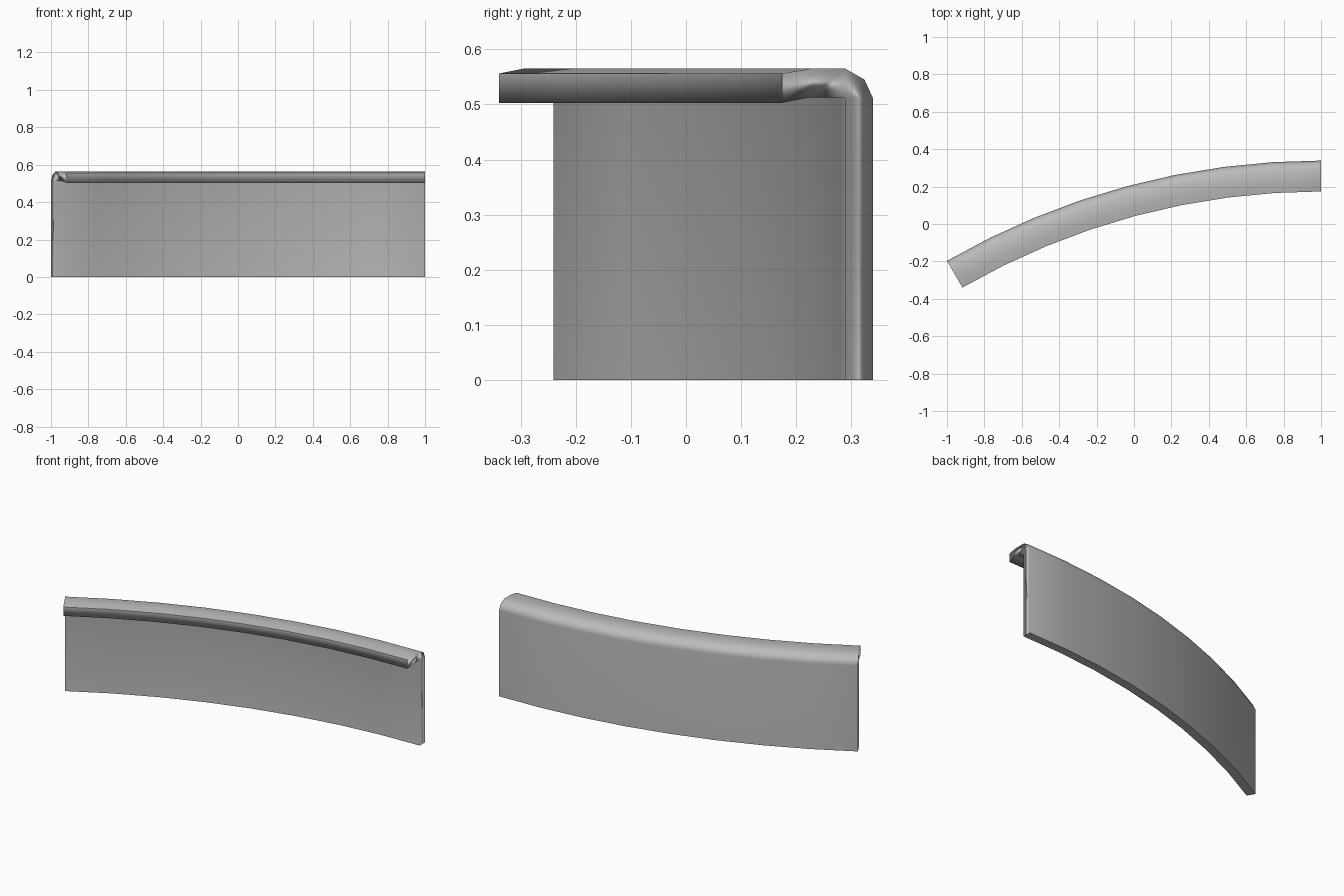
import bpy, bmesh
from math import sin, cos, radians

cube = bpy.data.objects.get("Cube")
if cube:
    bpy.data.objects.remove(cube, do_unlink=True)

# Plain grey finish
grey = bpy.data.materials.new("plain grey")
grey.use_nodes = True
colour = (0.5, 0.5, 0.5, 1)
grey.diffuse_color = colour
grey.node_tree.nodes["Principled BSDF"].inputs["Base Color"].default_value = colour

# Hooked cross-section: (depth from the back, height), up the back and down the front
SECTION = [(0, 0), (0, 0.512), (0.015, 0.545), (0.05, 0.565), (0.113, 0.565),
           (0.165, 0.556), (0.165, 0.503), (0.113, 0.513), (0.05, 0.512), (0.05, 0)]
LIP_TOP, LIP_BOTTOM = 5, 6
# End cap pieces: wall, bend, lip
CAP = [(0, 1, 8, 9), (1, 2, 3, 8), (3, 4, 7, 8), (4, 5, 6, 7)]
RADIUS, SWEEP, STEPS = 4.0, 30, 8
CENTRE_X, CENTRE_Y = 1.0, 0.339 - RADIUS

bm = bmesh.new()

# Sweep the section along the arc
rings = []
for i in range(STEPS + 1):
    a = radians(SWEEP * i / STEPS)
    rings.append([bm.verts.new((CENTRE_X - (RADIUS - d) * sin(a),
                                CENTRE_Y + (RADIUS - d) * cos(a), z))
                  for d, z in SECTION])
n = len(SECTION)
for r, s in zip(rings, rings[1:]):
    for j in range(n):
        k = (j + 1) % n
        bm.faces.new((r[j], r[k], s[k], s[j]))

# Close both ends
for ring in (rings[0], rings[-1]):
    for piece in CAP:
        bm.faces.new([ring[j] for j in piece])
bmesh.ops.recalc_face_normals(bm, faces=bm.faces[:])

# Smooth all over, with a crisp bottom rim
for f in bm.faces:
    f.smooth = True
for e in bm.edges:
    if any(f.normal.z < -0.99 and f.calc_center_median().z < 0.01 for f in e.link_faces):
        e.smooth = False

# Crisp crease along the lip's upper edge and down its two ends
for r, s in zip(rings, rings[1:]):
    bm.edges.get((r[LIP_TOP], s[LIP_TOP])).smooth = False
for ring in (rings[0], rings[-1]):
    bm.edges.get((ring[LIP_TOP], ring[LIP_BOTTOM])).smooth = False

mesh = bpy.data.meshes.new("curved_panel")
bm.to_mesh(mesh)
bm.free()
mesh.materials.append(grey)
panel = bpy.data.objects.new("curved_panel_with_lip", mesh)
bpy.context.collection.objects.link(panel)

# Large faces lead the shading, so the walls read flat and the small bends blend
weighted = panel.modifiers.new("large face shading", "WEIGHTED_NORMAL")
weighted.mode = "FACE_AREA"
weighted.keep_sharp = True
